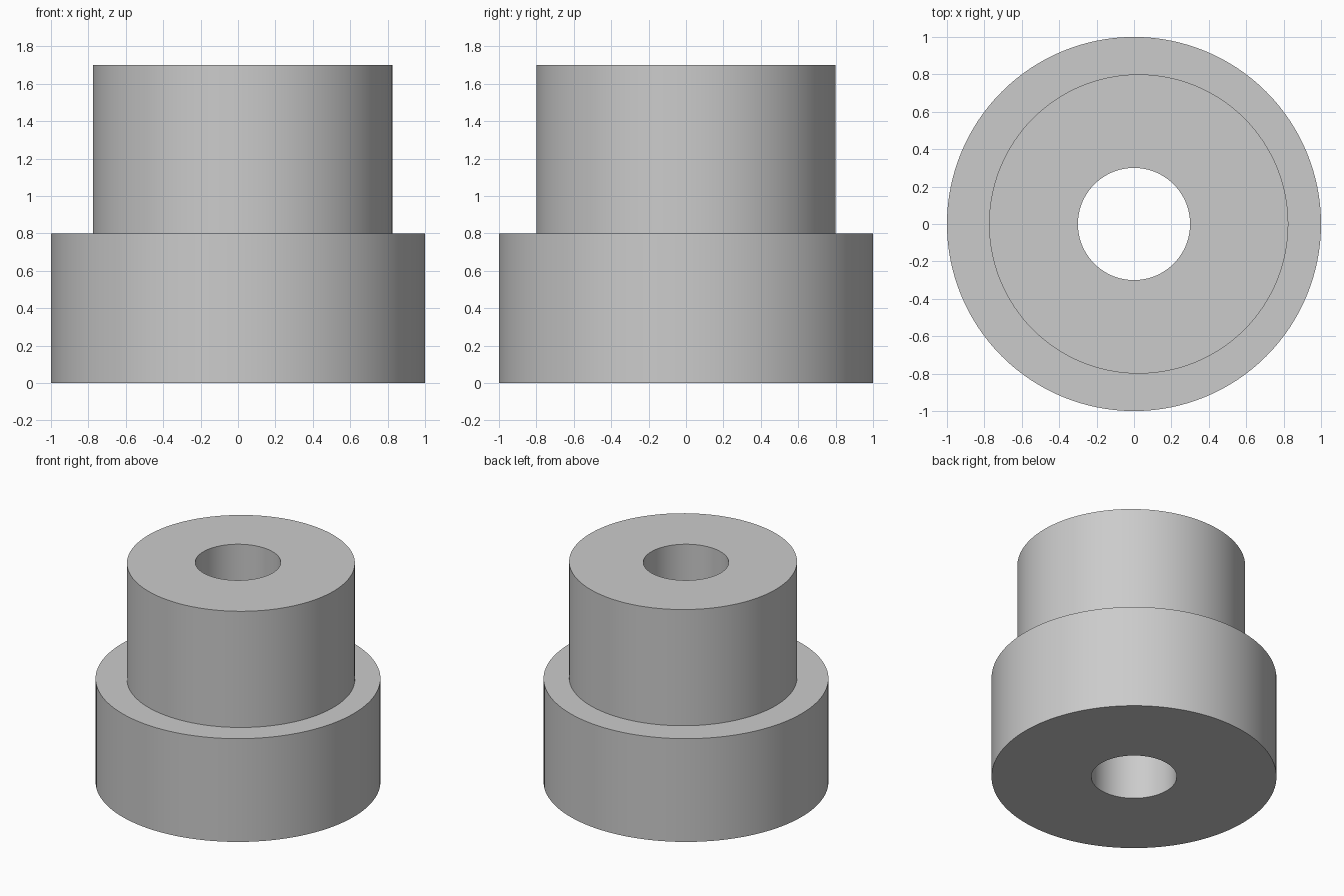
import bpy, bmesh
from math import cos, sin, tau, radians

cube = bpy.data.objects.get("Cube")
if cube:
    bpy.data.objects.remove(cube, do_unlink=True)

SEGMENTS = 128
BASE_R, COLLAR_R, BORE_R = 1.0, 0.8, 0.3
STEP_Z, TOP_Z = 0.8, 1.7
OFFSET = 0.025  # the collar sits eccentrically on the base

grey = bpy.data.materials.new("grey")
grey.use_nodes = True
colour = (0.6, 0.6, 0.6, 1)
grey.diffuse_color = colour
grey.node_tree.nodes["Principled BSDF"].inputs["Base Color"].default_value = colour


def ring(bm, radius, z, x=0.0):
    angles = [tau * i / SEGMENTS for i in range(SEGMENTS)]
    return [bm.verts.new((x + radius * cos(a), radius * sin(a), z)) for a in angles]


def skin(bm, low, high):
    for i in range(SEGMENTS):
        j = (i + 1) % SEGMENTS
        bm.faces.new((low[i], low[j], high[j], high[i]))


# Closed chain of rings: base wall, step, collar wall, top, bore, underside
bm = bmesh.new()
rings = [
    ring(bm, BASE_R, 0),
    ring(bm, BASE_R, STEP_Z),
    ring(bm, COLLAR_R, STEP_Z, OFFSET),
    ring(bm, COLLAR_R, TOP_Z, OFFSET),
    ring(bm, BORE_R, TOP_Z),
    ring(bm, BORE_R, 0),
]
for k, low in enumerate(rings):
    skin(bm, low, rings[(k + 1) % len(rings)])
bmesh.ops.recalc_face_normals(bm, faces=bm.faces)

mesh = bpy.data.meshes.new("eccentric_bushing")
bm.to_mesh(mesh)
bm.free()
mesh.materials.append(grey)
bushing = bpy.data.objects.new("eccentric_bushing", mesh)
bpy.context.collection.objects.link(bushing)

# Smooth walls, sharp rims
bpy.ops.object.select_all(action="DESELECT")
bushing.select_set(True)
bpy.context.view_layer.objects.active = bushing
bpy.ops.object.shade_smooth_by_angle(angle=radians(30))
